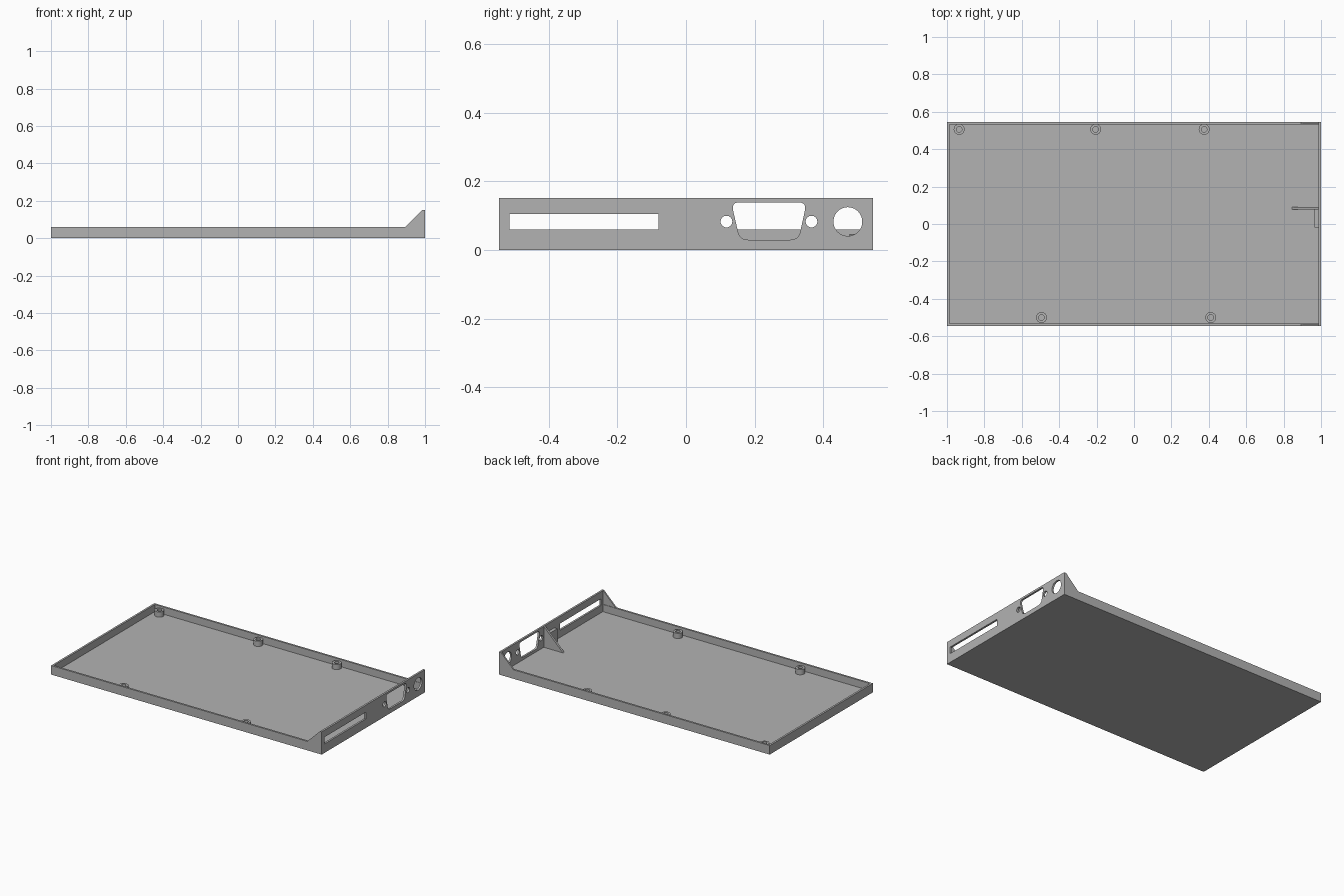
import bpy, bmesh, math
from mathutils import Matrix, Vector

if "Cube" in bpy.data.objects:
    bpy.data.objects.remove(bpy.data.objects["Cube"])

grey = bpy.data.materials.new("plain grey")
grey.use_nodes = True
colour = (0.45, 0.45, 0.45, 1)
grey.diffuse_color = colour
grey.node_tree.nodes["Principled BSDF"].inputs["Base Color"].default_value = colour

W = 0.545       # half width
T = 0.013       # wall thickness
FLOOR = 0.012
RIM = 0.06
TOP = 0.152
INNER = 1 - T   # inside face of the connector panel

# Each axis maps a profile's (u, v) and the extrusion distance to space
AXES = {
    "X": lambda u, v, d: Vector((d, u, v)),
    "Y": lambda u, v, d: Vector((u, d, v)),
    "Z": lambda u, v, d: Vector((u, v, d)),
}


def prism(name, loops, axis, start, end):
    """Fill an outline, with any further loops as holes, and extrude it."""
    place = AXES[axis]
    bm = bmesh.new()
    for loop in loops:
        verts = [bm.verts.new(place(u, v, start)) for u, v in loop]
        for a, b in zip(verts, verts[1:] + verts[:1]):
            bm.edges.new((a, b))
    bmesh.ops.triangle_fill(bm, edges=bm.edges[:], use_beauty=True)
    ext = bmesh.ops.extrude_face_region(bm, geom=bm.faces[:], use_keep_orig=True)
    moved = [g for g in ext["geom"] if isinstance(g, bmesh.types.BMVert)]
    bmesh.ops.translate(bm, verts=moved, vec=place(0, 0, end - start))
    bmesh.ops.recalc_face_normals(bm, faces=bm.faces[:])
    mesh = bpy.data.meshes.new(name)
    bm.to_mesh(mesh)
    bm.free()
    mesh.materials.append(grey)
    obj = bpy.data.objects.new(name, mesh)
    bpy.context.collection.objects.link(obj)
    bpy.ops.object.select_all(action="DESELECT")
    obj.select_set(True)
    bpy.context.view_layer.objects.active = obj
    bpy.ops.object.shade_smooth_by_angle(angle=math.radians(30))
    return obj


def rect(u0, u1, v0, v1):
    return [(u0, v0), (u1, v0), (u1, v1), (u0, v1)]


def circle(u, v, r, n=32):
    return [(u + r * math.cos(i * math.tau / n), v + r * math.sin(i * math.tau / n))
            for i in range(n)]


def rounded(points, r, steps=6):
    """Round the corners of a polygon with short curves."""
    out = []
    for i, p in enumerate(points):
        p = Vector(p)
        a = p + (Vector(points[i - 1]) - p).normalized() * r
        b = p + (Vector(points[(i + 1) % len(points)]) - p).normalized() * r
        for k in range(steps + 1):
            t = k / steps
            out.append(tuple(a * (1 - t) ** 2 + p * 2 * t * (1 - t) + b * t * t))
    return out


# Tray floor and the low wall around three sides
prism("tray_floor", [rect(-1, INNER, -W, W)], "Z", 0, FLOOR)
wall = [(INNER, -W), (-1, -W), (-1, W), (INNER, W),
        (INNER, W - T), (-1 + T, W - T), (-1 + T, -W + T), (INNER, -W + T)]
prism("tray_wall", [wall], "Z", FLOOR, RIM)

# Tall connector panel with slot, trapezoid port, screw holes and round port
port = rounded([(0.157, 0.03), (0.328, 0.03), (0.352, 0.139), (0.132, 0.139)], 0.024)
prism("connector_panel", [
    rect(-W, W, 0, TOP),
    rect(-0.515, -0.08, RIM, 0.105),
    port,
    circle(0.118, 0.083, 0.017),
    circle(0.366, 0.083, 0.017),
    circle(0.472, 0.083, 0.042, 48),
], "X", INNER, 1)

# Sloped braces at both ends of the panel
brace = [(0.893, RIM), (INNER, RIM), (INNER, TOP)]
for side, label in ((-1, "right"), (1, "left")):
    prism("side_brace_" + label, [brace], "Y", side * (W - 0.01), side * W)

# Inner brace and the support block beside it
prism("inner_brace", [[(0.845, FLOOR), (INNER, FLOOR), (INNER, TOP)]], "Y", 0.077, 0.091)
prism("support_block", [rect(0.965, INNER, -0.02, 0.077)], "Z", FLOOR, 0.1)

# Hollow screw posts along the long sides
posts = [(-0.935, 0.506), (-0.205, 0.506), (0.375, 0.506), (-0.495, -0.5), (0.41, -0.5)]
for i, (x, y) in enumerate(posts):
    prism(f"screw_post_{i + 1}", [circle(x, y, 0.029), circle(x, y, 0.015)],
          "Z", FLOOR, 0.047)
